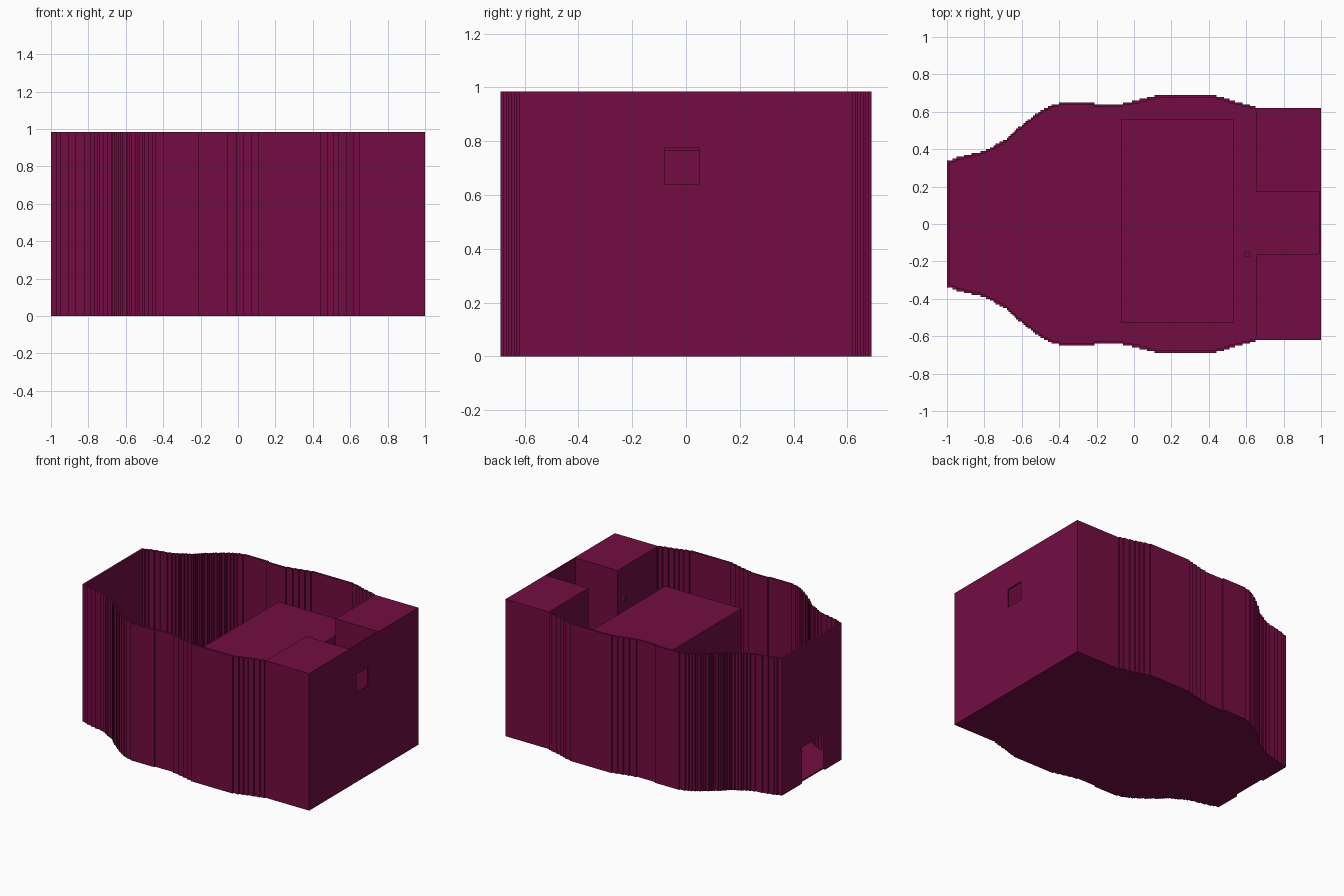
import bpy, bmesh

if "Cube" in bpy.data.objects:
    bpy.data.objects.remove(bpy.data.objects["Cube"])

HEIGHT, FLOOR, WALL = 0.985, 0.01, 0.015

maroon = bpy.data.materials.new("maroon")
maroon.diffuse_color = (0.17, 0.004, 0.055, 1)
maroon.use_nodes = True
maroon.node_tree.nodes["Principled BSDF"].inputs["Base Color"].default_value = maroon.diffuse_color

# Half-width of the plan along x
OUTLINE = [(-1, .335), (-.935, .36), (-.8, .39), (-.69, .45), (-.61, .52),
           (-.53, .585), (-.455, .63), (-.385, .65), (-.24, .65), (-.185, .64),
           (-.08, .64), (.015, .66), (.11, .685), (.19, .695), (.39, .695),
           (.48, .675), (.56, .65), (.67, .62), (1, .62)]


def half_width(x):
    for (x0, y0), (x1, y1) in zip(OUTLINE, OUTLINE[1:]):
        if x <= x1:
            return y0 + (y1 - y0) * (x - x0) / (x1 - x0)
    return OUTLINE[-1][1]


def stepped_plan(x_min, x_max, inset):
    """Closed, mirrored staircase outline on a 0.01 grid."""
    side, last = [], None
    for i in range(-100, 100):
        y = round(half_width((i + 0.5) / 100), 2) - inset
        x = max(i / 100, x_min)
        if (i + 1) / 100 <= x_min + 1e-6:
            continue
        if last is None:
            side.append((x, y))
        elif abs(y - last) > 1e-6:
            side += [(x, last), (x, y)]
        last = y
    side.append((x_max, last))
    return [(x, -y) for x, y in side] + side[::-1]


def prism(name, plan, z0, z1, helper=False):
    bm = bmesh.new()
    base = bm.faces.new([bm.verts.new((x, y, z0)) for x, y in plan])
    top = bmesh.ops.extrude_face_region(bm, geom=[base])["geom"]
    bmesh.ops.translate(bm, vec=(0, 0, z1 - z0),
                        verts=[v for v in top if isinstance(v, bmesh.types.BMVert)])
    # the extrusion may drop the base face, so close any open end
    edges = [e for e in bm.edges if e.is_boundary]
    if edges:
        bmesh.ops.holes_fill(bm, edges=edges)
    bmesh.ops.recalc_face_normals(bm, faces=bm.faces)
    mesh = bpy.data.meshes.new(name)
    bm.to_mesh(mesh)
    bm.free()
    mesh.materials.append(maroon)
    ob = bpy.data.objects.new(name, mesh)
    bpy.context.collection.objects.link(ob)
    ob.hide_render = helper
    if helper:
        ob.display_type = 'WIRE'
    return ob


def box(name, x0, x1, y0, y1, z0, z1, helper=False):
    return prism(name, [(x0, y0), (x1, y0), (x1, y1), (x0, y1)], z0, z1, helper)


# Shell: thin stepped walls and floor, with a doorway and a window
shell = prism("walls_and_floor", stepped_plan(-1, 1, 0), 0, HEIGHT)
cutters = [
    prism("interior_cutter", stepped_plan(-1 + WALL, 0.99, WALL), FLOOR, 1.2, True),
    box("doorway_cutter", -1.1, -0.984, -0.15, 0.11, -0.1, 0.26, True),
    box("window_cutter", 0.95, 1.1, -0.08, 0.05, 0.64, 0.775, True),
]
for cutter in cutters:
    mod = shell.modifiers.new(cutter.name, 'BOOLEAN')
    mod.operation = 'DIFFERENCE'
    mod.solver = 'EXACT'
    mod.object = cutter

# Two full-height blocks either side of the window recess
box("back_corner_block", 0.655, 0.99, 0.17, 0.605, FLOOR, HEIGHT)
box("front_corner_block", 0.655, 0.99, -0.605, -0.16, FLOOR, HEIGHT)

# Large central block
box("central_block", -0.07, 0.535, -0.53, 0.56, FLOOR, 0.765)

# Small knob in front of the recess
box("knob", 0.592, 0.62, -0.175, -0.147, 0.78, 0.82)
